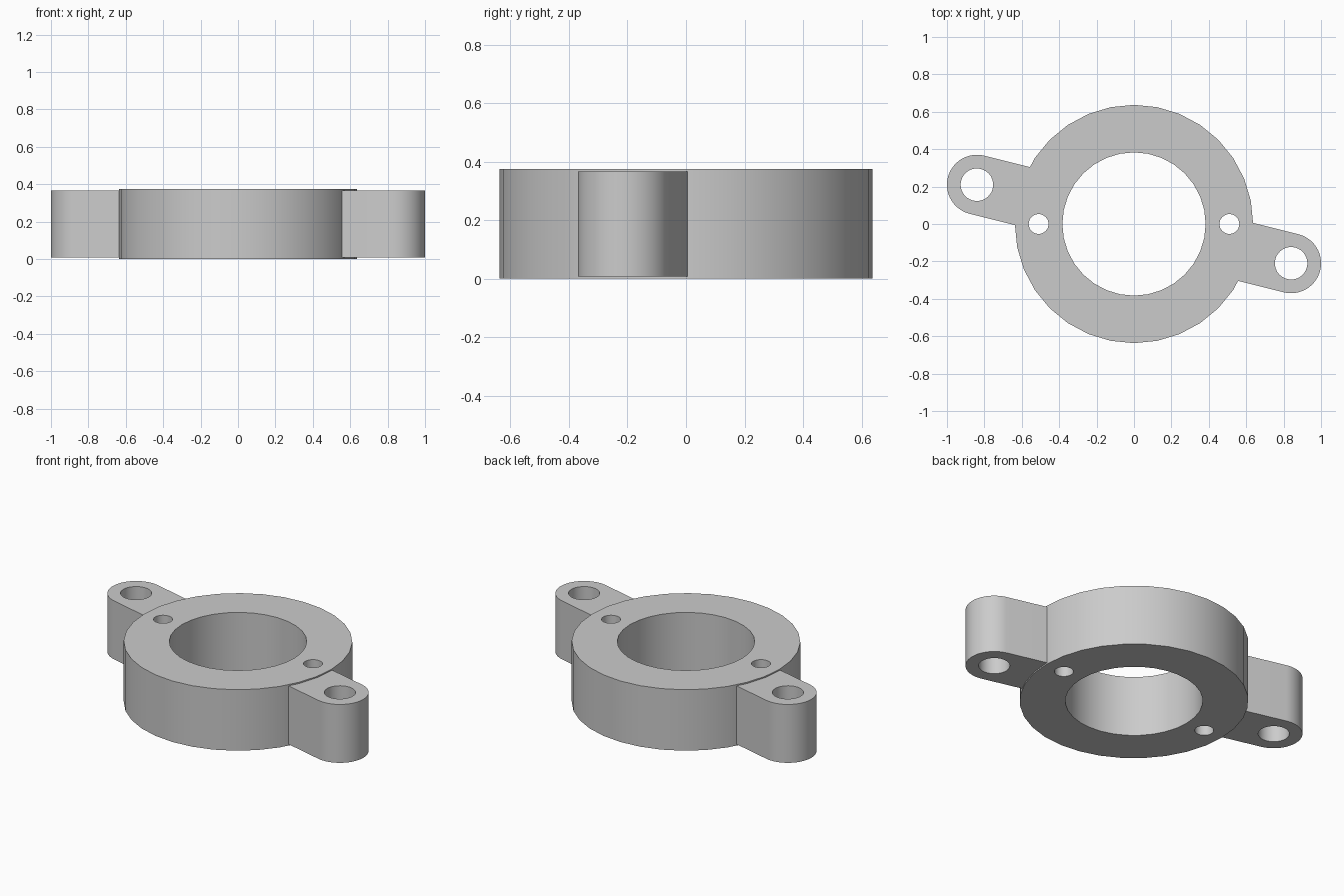
import bpy
import bmesh
from math import atan2, cos, hypot, pi, sin, radians

cube = bpy.data.objects.get("Cube")
if cube:
    bpy.data.objects.remove(cube, do_unlink=True)

# Dimensions
HEIGHT, LUG_GAP = 0.375, 0.008
OUTER, INNER = 0.637, 0.383
PIN_X, PIN_R = 0.51, 0.053
LUG_X, LUG_Y = 0.84, -0.21
LUG_R, BOLT_R = 0.16, 0.087
ROOT = 0.60
SIDES = 32

grey = bpy.data.materials.new("plain grey")
grey.use_nodes = True
colour = (0.6, 0.6, 0.6, 1)
grey.diffuse_color = colour
grey.node_tree.nodes["Principled BSDF"].inputs["Base Color"].default_value = colour


def arc(cx, cy, r, start=0, sweep=2 * pi, count=SIDES):
    return [(cx + r * cos(start + sweep * i / SIDES),
             cy + r * sin(start + sweep * i / SIDES)) for i in range(count)]


def plate(name, outline, holes, z0, z1):
    """Extrude an outline with holes into a solid plate."""
    bm = bmesh.new()
    edges = []
    for loop in [outline] + holes:
        vs = [bm.verts.new((x, y, z0)) for x, y in loop]
        edges += [bm.edges.new((a, b)) for a, b in zip(vs, vs[1:] + vs[:1])]
    bmesh.ops.triangle_fill(bm, edges=edges, use_beauty=True)
    grown = bmesh.ops.extrude_face_region(bm, geom=bm.faces[:], use_keep_orig=True)
    top = [g for g in grown["geom"] if isinstance(g, bmesh.types.BMVert)]
    bmesh.ops.translate(bm, verts=top, vec=(0, 0, z1 - z0))
    bmesh.ops.recalc_face_normals(bm, faces=bm.faces[:])
    mesh = bpy.data.meshes.new(name)
    bm.to_mesh(mesh)
    bm.free()
    mesh.materials.append(grey)
    obj = bpy.data.objects.new(name, mesh)
    bpy.context.collection.objects.link(obj)
    bpy.ops.object.select_all(action='DESELECT')
    obj.select_set(True)
    bpy.context.view_layer.objects.active = obj
    bpy.ops.object.shade_smooth_by_angle(angle=radians(30))
    return obj


# Ring body with centre bore and two pin holes
plate("ring_body", arc(0, 0, OUTER),
      [arc(0, 0, INNER), arc(PIN_X, 0, PIN_R), arc(-PIN_X, 0, PIN_R)], 0, HEIGHT)

# Two opposite mounting lugs, rounded at the tip and rooted in the ring
angle = atan2(LUG_Y, LUG_X)
reach = hypot(LUG_X, LUG_Y)
tip = arc(reach, 0, LUG_R, -pi / 2, pi, SIDES + 1)
profile = tip + [(ROOT, LUG_R), (ROOT, -LUG_R)]
for name, turn in (("left_lug", angle), ("right_lug", angle + pi)):
    lug = plate(name, profile, [arc(reach, 0, BOLT_R)], LUG_GAP, HEIGHT - LUG_GAP)
    lug.rotation_euler.z = turn
